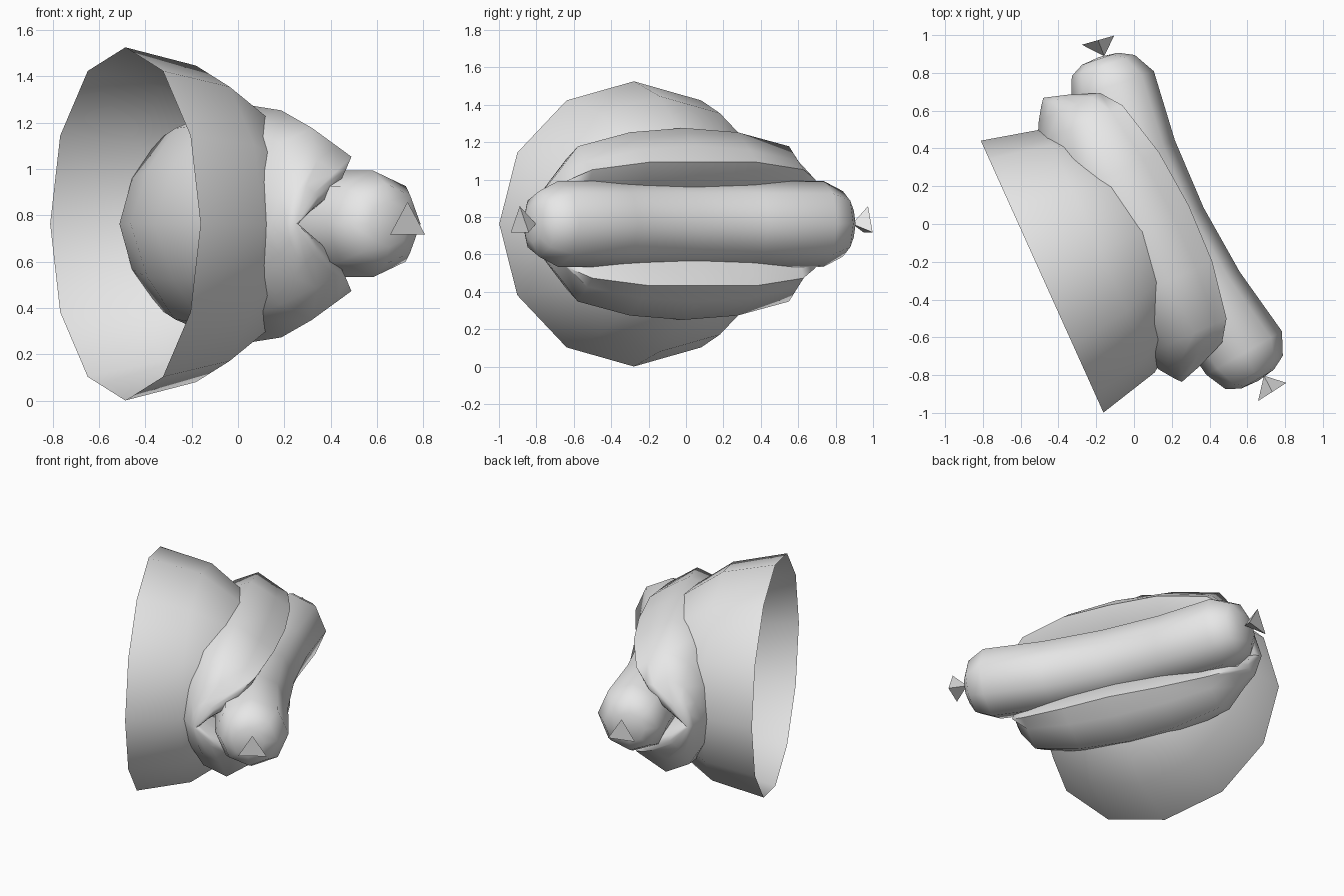
import bpy, bmesh, math
from mathutils import Matrix

if "Cube" in bpy.data.objects:
    bpy.data.objects.remove(bpy.data.objects["Cube"])

# Shared local frame: x runs along the sausage, y out from the bowl opening to its base
C, S = 0.411, 0.911
FRAME = Matrix(((C, S, 0, -0.488), (-S, C, 0, -0.275), (0, 0, 1, 0.7635), (0, 0, 0, 1)))

grey = bpy.data.materials.new("light_grey")
grey.diffuse_color = (0.8, 0.8, 0.8, 1)
grey.use_nodes = True
grey.node_tree.nodes["Principled BSDF"].inputs["Base Color"].default_value = grey.diffuse_color


def loft(name, rings, start=None, end=None, smooth=40, closed=True):
    """Skin a list of equal-length rings, with optional end points."""
    bm = bmesh.new()
    loops = [[bm.verts.new(p) for p in ring] for ring in rings]
    n = len(loops[0])
    for a, b in zip(loops, loops[1:]):
        for i in range(n):
            j = (i + 1) % n
            bm.faces.new((a[i], a[j], b[j], b[i]))
    for loop, tip in ((loops[0], start), (loops[-1], end)):
        if tip:
            t = bm.verts.new(tip)
            for i in range(n):
                bm.faces.new((loop[i], loop[(i + 1) % n], t))
        elif closed:
            bm.faces.new(loop)
    bmesh.ops.recalc_face_normals(bm, faces=bm.faces)
    bm.transform(FRAME)
    me = bpy.data.meshes.new(name)
    bm.to_mesh(me)
    bm.free()
    me.materials.append(grey)
    ob = bpy.data.objects.new(name, me)
    bpy.context.collection.objects.link(ob)
    bpy.context.view_layer.objects.active = ob
    ob.select_set(True)
    if smooth:
        bpy.ops.object.shade_smooth_by_angle(angle=math.radians(smooth))
    ob.select_set(False)
    return ob


def circle(n, r, rz):
    return [(r * math.cos(2 * math.pi * i / n), rz * math.sin(2 * math.pi * i / n))
            for i in range(n)]


def mirrored(half):
    return [(-u, *rest) for u, *rest in reversed(half[1:])] + half


# Open twelve-sided dome, one thin surface
dome = [(0, 0.79), (0.335, 0.708), (0.645, 0.478), (0.76, 0.25)]
loft("bowl", [[(a + 0.004, w, b) for a, b in circle(12, r, r * 0.965)] for w, r in dome],
     end=(0.004, 0.80, 0), closed=False)


# Split bun: length position, half height, back, lip, lip height, groove depth
def bun_point(u, w, z):
    return (u - 0.02, w + 0.03 * u, z)


half = [(0, 0.513, 0.15, 0.863, 0.33, 0.45), (0.32, 0.49, 0.19, 0.845, 0.33, 0.45),
        (0.628, 0.415, 0.285, 0.78, 0.29, 0.455), (0.735, 0.275, 0.345, 0.703, 0.235, 0.46),
        (0.80, 0.165, 0.39, 0.54, 0.12, 0.445)]
outline = [(0.86, 0.81), (0.62, 1), (0.32, 0.84), (0.12, 0.47)]
bun = []
for u, h, back, lip, lip_z, groove in mirrored(half):
    inner = groove + 0.8 * (lip - groove)
    side = [(inner, lip_z * 0.6), (lip, lip_z)]
    side += [(back + f * (lip - back), g * h) for f, g in outline]
    ring = [(groove, 0)] + side + [(back, 0)] + [(w, -z) for w, z in reversed(side)]
    bun.append([bun_point(u, w, z) for w, z in ring])
loft("bun", bun, start=bun_point(-0.837, 0.42, 0), end=bun_point(0.837, 0.42, 0), smooth=75)


# Curved sausage with rounded ends, rings leaning with the curve
def sausage_point(u, a, b):
    w = 0.70 + 0.085 * min(1, (u / 0.8) ** 2) + 0.033 * u
    lean = 0.10 * max(-1, min(1, u / 0.8))
    return (u + 0.023 - lean * a, w + a, b)


half = [(0, 0.23), (0.4, 0.23), (0.79, 0.23), (0.905, 0.175), (0.945, 0.1)]
loft("sausage", [[sausage_point(u, a, b) for a, b in circle(8, r, r)]
                 for u, r in mirrored(half)],
     start=sausage_point(-0.955, 0, 0), end=sausage_point(0.955, 0, 0), smooth=60)

# Three-sided pinched casing ends
for name, s, w, flare_u, tip_u in (("front_knot", 1, 0.86, 1.062, 0.965),
                                   ("back_knot", -1, 0.785, -1.016, -0.925)):
    flare = [(flare_u + s * 0.013, w - 0.088, -0.045),
             (flare_u - s * 0.013, w + 0.088, -0.045),
             (flare_u, w, 0.095)]
    loft(name, [flare], end=(tip_u, w - 0.005, 0), smooth=0)
